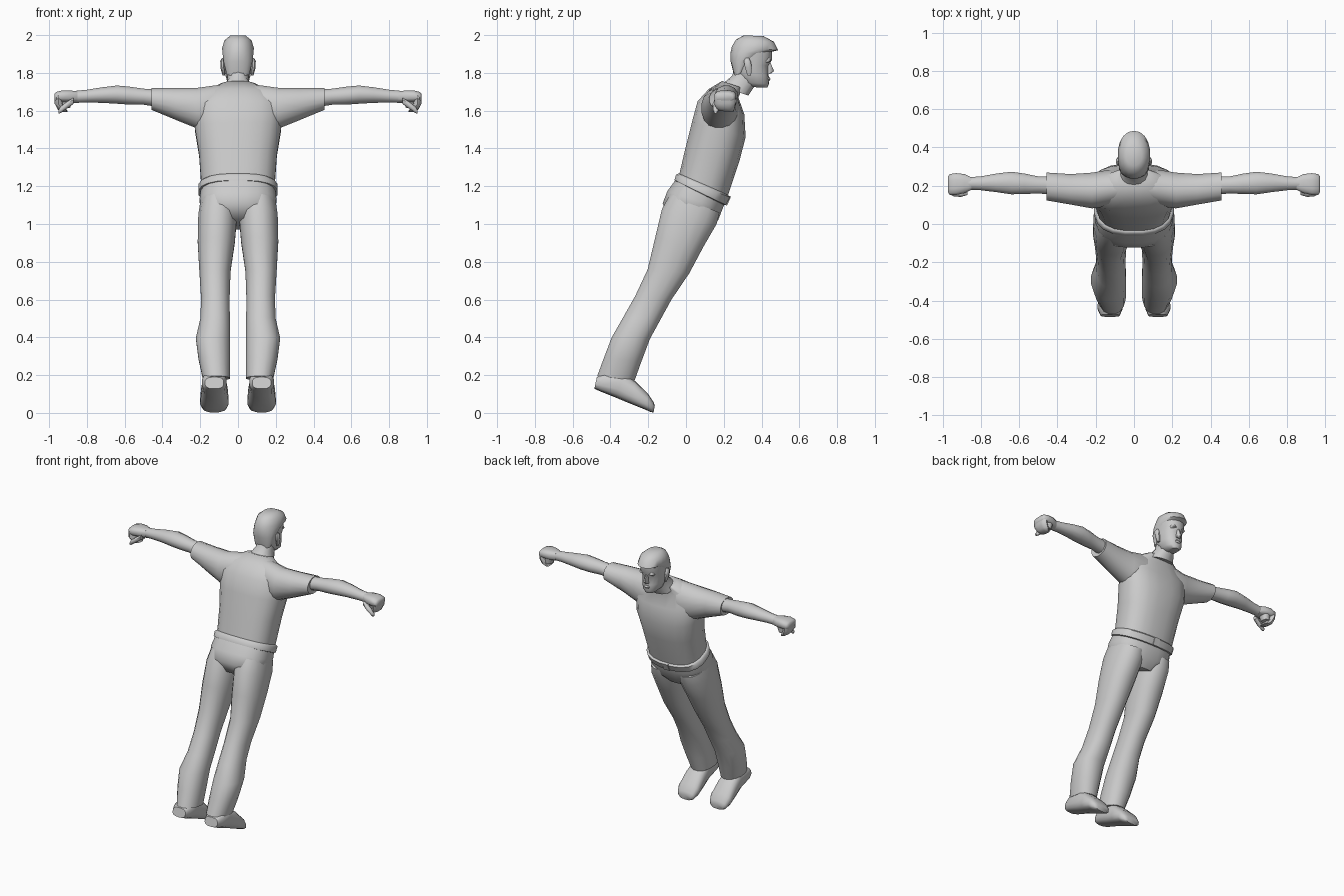
import bpy, bmesh, math
from mathutils import Vector

grey = bpy.data.materials.new("plain_grey")
grey.diffuse_color = (0.6, 0.6, 0.6, 1)


def finish(name, bm, angle=50):
    bmesh.ops.recalc_face_normals(bm, faces=bm.faces)
    me = bpy.data.meshes.new(name)
    bm.to_mesh(me)
    bm.free()
    me.materials.append(grey)
    ob = bpy.data.objects.new(name, me)
    bpy.context.collection.objects.link(ob)
    bpy.ops.object.select_all(action='DESELECT')
    ob.select_set(True)
    bpy.context.view_layer.objects.active = ob
    bpy.ops.object.shade_smooth_by_angle(angle=math.radians(angle))
    return ob


def loft(name, rings, n=16, p=2.3, angle=50):
    """Skin rings given as (centre, half axis u, half axis v)."""
    bm = bmesh.new()
    loops = []
    for c, u, v in rings:
        loop = []
        for i in range(n):
            t = 2 * math.pi * (i + 0.5) / n
            a, b = math.cos(t), math.sin(t)
            a = math.copysign(abs(a) ** (2 / p), a)
            b = math.copysign(abs(b) ** (2 / p), b)
            loop.append(bm.verts.new(c + u * a + v * b))
        loops.append(loop)
    for lo, hi in zip(loops, loops[1:]):
        for i in range(n):
            j = (i + 1) % n
            bm.faces.new((lo[i], lo[j], hi[j], hi[i]))
    bm.faces.new(loops[0][::-1])
    bm.faces.new(loops[-1])
    return finish(name, bm, angle)


def body(name, rows, s=1, **kw):
    """Rows: back y, back z, front y, front z, centre x, half width."""
    rings = []
    for yb, zb, yf, zf, cx, rx in rows:
        a, b = Vector((s * cx, yb, zb)), Vector((s * cx, yf, zf))
        rings.append(((a + b) / 2, Vector((rx, 0, 0)), (b - a) / 2))
    return loft(name, rings, **kw)


def limb(name, rows, s, **kw):
    """Rows: x, y min, y max, z min, z max."""
    rings = [(Vector((s * x, (y0 + y1) / 2, (z0 + z1) / 2)),
              Vector((0, (y1 - y0) / 2, 0)), Vector((0, 0, (z1 - z0) / 2)))
             for x, y0, y1, z0, z1 in rows]
    return loft(name, rings, **kw)


# Shirt body
body("shirt", [
    (-.04, 1.25, .22, 1.14, 0, .195), (-.005, 1.40, .285, 1.335, 0, .208),
    (.03, 1.54, .317, 1.46, 0, .23), (.06, 1.65, .31, 1.58, 0, .235),
    (.12, 1.715, .278, 1.67, 0, .19), (.19, 1.757, .30, 1.72, 0, .09)],
    n=20, p=2.5)

# Trouser seat
body("trouser_seat", [
    (-.045, 1.25, .215, 1.13, 0, .195), (-.10, 1.175, .195, 1.08, 0, .205),
    (-.125, 1.11, .172, 1.02, 0, .2), (-.09, 1.03, .12, .97, 0, .11)],
    n=20, p=2.5)

# Belt with buckle
body("belt", [
    (-.05, 1.225, .20, 1.10, 0, .197), (-.063, 1.232, .213, 1.10, 0, .21),
    (-.054, 1.262, .234, 1.14, 0, .21), (-.04, 1.268, .222, 1.155, 0, .197)],
    n=20, p=2.5, angle=60)
body("buckle", [
    (.19, 1.11, .222, 1.095, 0, .032), (.21, 1.158, .243, 1.143, 0, .032)],
    n=4, p=2, angle=30)

# Neck and head
body("neck", [
    (.18, 1.73, .33, 1.68, 0, .085), (.245, 1.785, .36, 1.725, 0, .056),
    (.26, 1.84, .39, 1.78, 0, .056)], n=14)
body("head", [
    (.34, 1.725, .43, 1.722, 0, .032), (.29, 1.75, .44, 1.742, 0, .056),
    (.26, 1.80, .438, 1.785, 0, .068), (.245, 1.85, .436, 1.838, 0, .073),
    (.245, 1.89, .455, 1.868, 0, .075), (.25, 1.93, .455, 1.92, 0, .078)], n=18)
body("hair", [
    (.255, 1.785, .30, 1.80, 0, .06), (.236, 1.86, .36, 1.865, 0, .078),
    (.235, 1.905, .43, 1.905, 0, .083), (.243, 1.94, .487, 1.92, 0, .085),
    (.265, 1.977, .465, 1.965, 0, .073), (.305, 1.998, .41, 1.995, 0, .042)],
    n=18, p=2.1)
body("nose", [
    (.42, 1.79, .452, 1.797, 0, .016), (.42, 1.806, .468, 1.81, 0, .015),
    (.42, 1.86, .446, 1.86, 0, .008)], n=8, p=2)
body("lips", [
    (.42, 1.758, .442, 1.757, 0, .016), (.42, 1.768, .449, 1.768, 0, .022),
    (.42, 1.778, .443, 1.778, 0, .016)], n=8, p=2)

for side, s in (("left", -1), ("right", 1)):
    # Ear
    body(side + "_ear", [
        (.325, 1.785, .345, 1.785, .075, .007), (.31, 1.83, .35, 1.825, .081, .013),
        (.305, 1.865, .345, 1.86, .083, .012), (.315, 1.878, .335, 1.878, .08, .006)],
        s, n=8, p=2)
    # Brow
    body(side + "_brow", [
        (.41, 1.855, .438, 1.855, .032, .02), (.41, 1.866, .452, 1.864, .032, .025),
        (.41, 1.878, .448, 1.878, .032, .02)], s, n=8, p=2)

    # Short sleeve with a turned-in cuff
    limb(side + "_sleeve", [
        (.05, .12, .27, 1.50, 1.745), (.13, .09, .285, 1.47, 1.735),
        (.22, .08, .27, 1.505, 1.722), (.33, .10, .262, 1.55, 1.722),
        (.457, .122, .27, 1.603, 1.72), (.452, .14, .255, 1.62, 1.71)], s, p=2.1)

    # Bare arm
    limb(side + "_arm", [
        (.40, .15, .25, 1.615, 1.71), (.50, .158, .25, 1.63, 1.718),
        (.57, .155, .265, 1.63, 1.728), (.64, .153, .275, 1.635, 1.735),
        (.72, .165, .265, 1.64, 1.725), (.80, .175, .25, 1.642, 1.712),
        (.87, .178, .245, 1.64, 1.705)], s, n=12, p=2)

    # Fist: back of hand, curled fingers and thumb
    limb(side + "_hand", [
        (.85, .178, .245, 1.642, 1.704), (.885, .16, .262, 1.645, 1.707),
        (.93, .15, .267, 1.645, 1.708), (.962, .15, .262, 1.645, 1.70),
        (.972, .165, .25, 1.655, 1.69)], s, n=12, p=2.8)
    body(side + "_fingers", [
        (.15, 1.68, .262, 1.68, .952, .02), (.15, 1.635, .262, 1.64, .95, .021),
        (.16, 1.61, .255, 1.605, .932, .024), (.17, 1.60, .245, 1.592, .918, .016)],
        s, n=10, p=2.8)
    body(side + "_palm", [
        (.18, 1.66, .255, 1.66, .905, .035), (.19, 1.615, .25, 1.615, .91, .022)],
        s, n=10)
    limb(side + "_thumb", [
        (.87, .15, .185, 1.635, 1.67), (.905, .14, .178, 1.61, 1.65),
        (.94, .143, .172, 1.585, 1.622), (.95, .148, .165, 1.585, 1.605)],
        s, n=8, p=2)

    # Trouser leg
    body(side + "_trouser_leg", [
        (-.085, 1.16, .18, 1.06, .103, .098), (-.13, 1.08, .165, 1.00, .108, .104),
        (-.165, .93, .095, .88, .115, .1), (-.205, .76, .02, .74, .122, .084),
        (-.27, .62, -.075, .60, .12, .077), (-.335, .505, -.13, .50, .121, .079),
        (-.395, .40, -.19, .39, .133, .092), (-.435, .295, -.235, .27, .125, .085),
        (-.472, .195, -.27, .172, .115, .073)], s, p=2.2)

    # Shoe, skinned from heel to toe between sole and upper
    body(side + "_shoe", [
        (-.485, .128, -.472, .19, .125, .05), (-.455, .114, -.43, .21, .125, .066),
        (-.37, .08, -.335, .215, .125, .064), (-.30, .051, -.265, .165, .125, .072),
        (-.225, .021, -.20, .10, .125, .077), (-.185, .004, -.172, .058, .125, .064),
        (-.172, .002, -.165, .038, .125, .045)], s, n=14, p=2.8)
